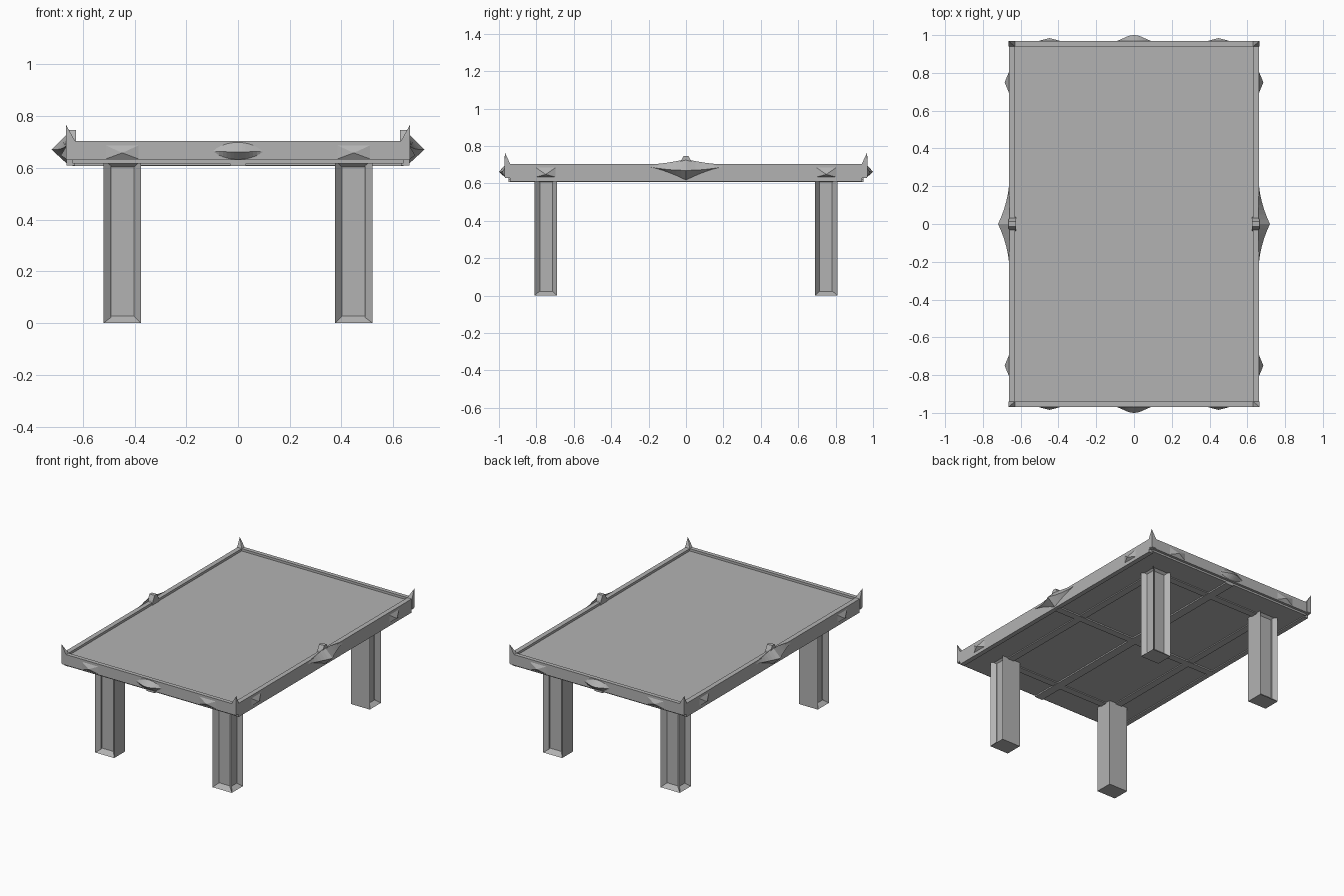
import bpy, bmesh, math
from mathutils import Vector

if "Cube" in bpy.data.objects:
    bpy.data.objects.remove(bpy.data.objects["Cube"])

grey = bpy.data.materials.new("plain grey")
grey.diffuse_color = (0.45, 0.45, 0.45, 1)
grey.use_nodes = True
grey.node_tree.nodes["Principled BSDF"].inputs["Base Color"].default_value = grey.diffuse_color


def finish(name, bm):
    bmesh.ops.recalc_face_normals(bm, faces=bm.faces)
    mesh = bpy.data.meshes.new(name)
    bm.to_mesh(mesh)
    bm.free()
    mesh.materials.append(grey)
    obj = bpy.data.objects.new(name, mesh)
    bpy.context.collection.objects.link(obj)
    return obj


def add_box(bm, lo, hi):
    lo, hi = Vector(lo), Vector(hi)
    verts = bmesh.ops.create_cube(bm, size=1)["verts"]
    for v in verts:
        v.co = Vector([(lo[i] + hi[i]) / 2 + v.co[i] * (hi[i] - lo[i]) for i in range(3)])
    return verts


def box(name, lo, hi):
    bm = bmesh.new()
    add_box(bm, lo, hi)
    return finish(name, bm)


def solid(name, points):
    """Convex piece through the given corner points."""
    bm = bmesh.new()
    for p in points:
        bm.verts.new(p)
    bmesh.ops.convex_hull(bm, input=bm.verts)
    return finish(name, bm)


def loft(name, rings):
    """Triangular sections joined along their length, with closed ends."""
    bm = bmesh.new()
    loops = [[bm.verts.new(p) for p in r] for r in rings]
    for a, b in zip(loops, loops[1:]):
        for i in range(3):
            j = (i + 1) % 3
            bm.faces.new((a[i], a[j], b[j], b[i]))
    bm.faces.new(loops[0])
    bm.faces.new(loops[-1])
    bmesh.ops.remove_doubles(bm, verts=bm.verts, dist=0.0001)
    return finish(name, bm)


# Table slab and raised rim
box("table_slab", (-0.64, -0.95, 0.617), (0.64, 0.95, 0.688))
for s in (-1, 1):
    x0, x1 = sorted((s * 0.63, s * 0.663))
    box("side_rail", (x0, -0.94, 0.61), (x1, 0.94, 0.704))
    y0, y1 = sorted((s * 0.94, s * 0.968))
    box("end_rail", (-0.663, y0, 0.63), (0.663, y1, 0.704))

# Shallow battens under the slab
box("long_batten", (-0.03, -0.95, 0.608), (0.03, 0.95, 0.63))
box("cross_batten", (-0.64, -0.025, 0.608), (0.64, 0.025, 0.63))
for s in (-1, 1):
    box("leg_batten_long", (s * 0.45 - 0.025, -0.72, 0.61), (s * 0.45 + 0.025, 0.72, 0.63))
    box("leg_batten_cross", (-0.42, s * 0.75 - 0.025, 0.61), (0.42, s * 0.75 + 0.025, 0.63))

for sx in (-1, 1):
    for sy in (-1, 1):
        # Leg with sunken panels on its two outer faces
        bm = bmesh.new()
        cx, cy = sx * 0.4475, sy * 0.75
        add_box(bm, (cx - 0.0725, cy - 0.06, 0), (cx + 0.0725, cy + 0.06, 0.63))
        bm.normal_update()
        for axis, sign, inset in ((0, sx, 0.032), (1, sy, 0.038)):
            face = next(f for f in bm.faces if f.normal[axis] * sign > 0.9)
            bmesh.ops.inset_individual(bm, faces=[face], thickness=inset, depth=-0.03)
        finish("leg", bm)

        # Faceted bosses on the rails above each leg
        x, y = sx * 0.66, sy * 0.966
        solid("end_boss", [(cx + dx, y, z) for dx in (-0.07, 0.07) for z in (0.632, 0.69)]
              + [(cx, sy * 0.984, 0.658)])
        solid("side_boss", [(x, cy + dy, z) for dy in (-0.06, 0.06) for z in (0.632, 0.69)]
              + [(sx * 0.685, cy, 0.648)])

        # Pointed corner finial, tallest at the outer edge
        xi, xo, yi, yo = sx * 0.63, sx * 0.665, sy * 0.94, sy * 0.97
        xm, ym = sx * 0.653, sy * 0.959
        tip = (sx * 0.664, sy * 0.968, 0.765)
        solid("corner_finial", [(a, b, 0.635) for a in (xi, xo) for b in (yi, yo)]
              + [(a, b, 0.704) for a in (xi, xo) for b in (yi, yo)]
              + [(xm, yo, 0.728), (xo, ym, 0.728), tip])

# Lens shaped ornaments on the short ends
for s in (-1, 1):
    rings = []
    for i in range(-8, 9):
        t = i / 8
        w = 0.5 + 0.5 * math.cos(math.pi * t)
        h = 1 - t * t
        rings.append([(0.117 * t, s * 0.965, 0.664 + 0.038 * h),
                      (0.117 * t, s * (0.965 + 0.035 * w), 0.664 - 0.002 * h),
                      (0.117 * t, s * 0.965, 0.664 - 0.034 * h)])
    loft("end_lens", rings)

# Winged points and peaked clips on the long sides
for s in (-1, 1):
    rings = []
    for i in range(-10, 11):
        t = i / 10
        w = (1 - abs(t)) ** 2
        b = 1 - abs(t)
        rings.append([(s * 0.66, 0.25 * t, 0.70 + 0.03 * w),
                      (s * (0.66 + 0.06 * w), 0.25 * t, 0.70 - 0.03 * (2 * b - w)),
                      (s * 0.66, 0.25 * t, 0.70 - 0.085 * (0.5 * b + 0.5 * w))])
    loft("side_wing", rings)
    solid("side_clip", [(s * a, d, z) for a in (0.626, 0.665)
                        for d, z in ((-0.038, 0.68), (0.038, 0.68), (-0.03, 0.715),
                                     (0.03, 0.715), (-0.013, 0.747), (0.013, 0.747))])
